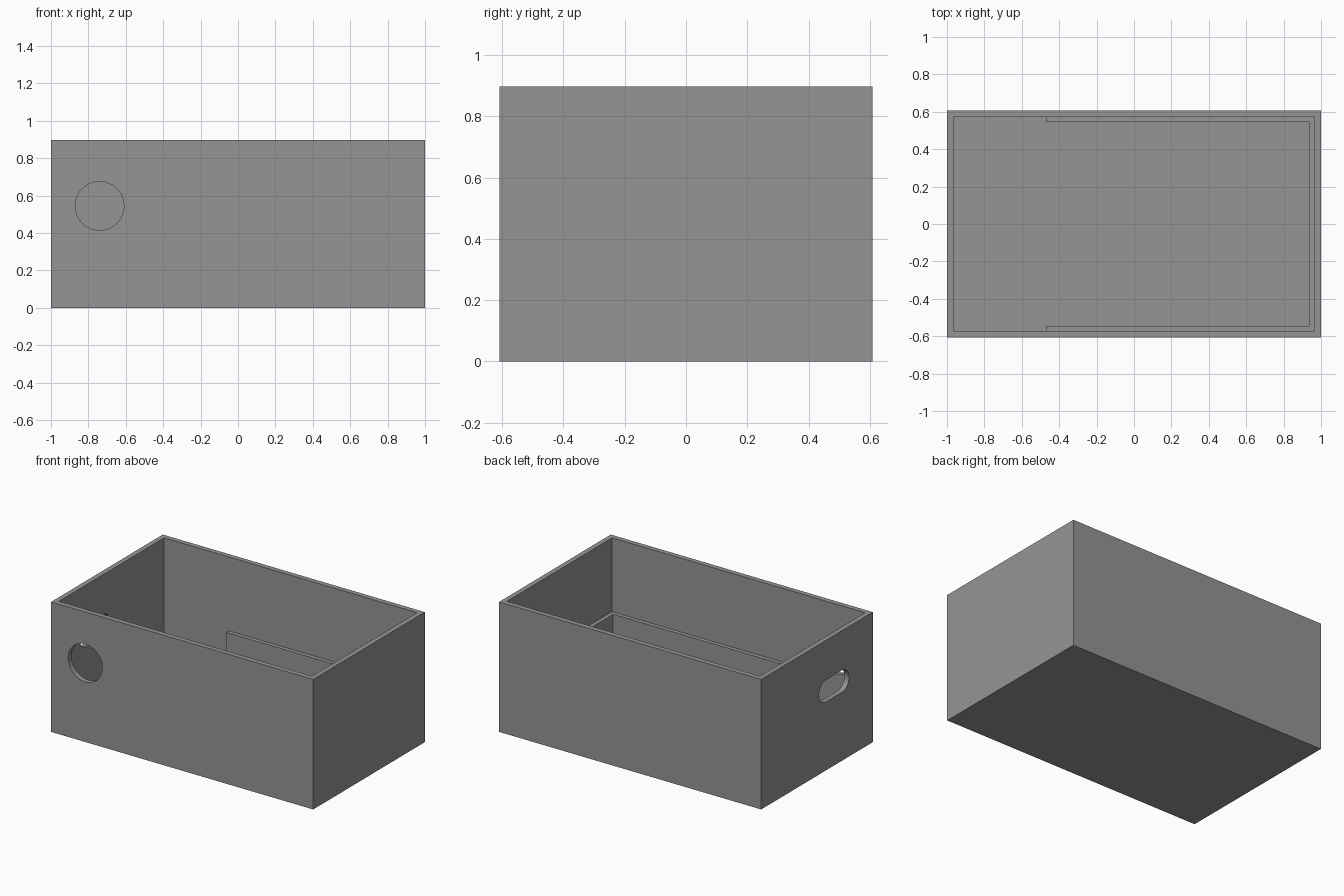
import bpy, bmesh, math

if "Cube" in bpy.data.objects:
    bpy.data.objects.remove(bpy.data.objects["Cube"])

X, Y, H = 1.0, 0.608, 0.897      # outer half sizes and height
T = 0.035                        # wall and floor thickness
STEP, STEP_TOP, STEP_X = 0.028, 0.388, -0.47

grey = bpy.data.materials.new("grey")
grey.diffuse_color = (0.3, 0.3, 0.3, 1)
grey.use_nodes = True
grey.node_tree.nodes["Principled BSDF"].inputs["Base Color"].default_value = grey.diffuse_color


def prism(name, outline, direction):
    """Extrude a closed 3D outline along a direction."""
    bm = bmesh.new()
    face = bm.faces.new([bm.verts.new(p) for p in outline])
    ext = bmesh.ops.extrude_face_region(bm, geom=[face])
    moved = [v for v in ext["geom"] if isinstance(v, bmesh.types.BMVert)]
    bmesh.ops.translate(bm, verts=moved, vec=direction)
    bmesh.ops.recalc_face_normals(bm, faces=bm.faces)
    mesh = bpy.data.meshes.new(name)
    bm.to_mesh(mesh)
    bm.free()
    mesh.materials.append(grey)
    obj = bpy.data.objects.new(name, mesh)
    bpy.context.collection.objects.link(obj)
    return obj


def box(name, x, y, z0, z1):
    outline = [(-x, -y, z0), (x, -y, z0), (x, y, z0), (-x, y, z0)]
    return prism(name, outline, (0, 0, z1 - z0))


def stadium(half, r, n=48):
    """Circle points with the two halves pushed apart by +-half."""
    pts = []
    for i in range(n):
        a = 2 * math.pi * (i + 0.5) / n
        c = math.cos(a)
        pts.append((r * c + math.copysign(half, c), r * math.sin(a)))
    return pts


def combine(target, other, operation):
    mod = target.modifiers.new("combine", "BOOLEAN")
    mod.operation, mod.solver, mod.object = operation, "EXACT", other
    bpy.context.view_layer.objects.active = target
    bpy.ops.object.modifier_apply(modifier=mod.name)
    bpy.data.objects.remove(other)


# Open box with thin walls
crate = box("open_box", X, Y, 0, H)
combine(crate, box("cavity", X - T, Y - T, T, H + 0.2), "DIFFERENCE")

# U-shaped inner step around three sides, sunk halfway into the walls
ox, oy = X - T / 2, Y - T / 2
ix, iy = X - T - STEP, Y - T - STEP
u_shape = [(STEP_X, -oy), (ox, -oy), (ox, oy), (STEP_X, oy),
           (STEP_X, iy), (ix, iy), (ix, -iy), (STEP_X, -iy)]
step = prism("inner_step", [(x, y, T / 2) for x, y in u_shape],
             (0, 0, STEP_TOP - T / 2))
combine(crate, step, "UNION")

# Round hole in the front wall
hole = prism("round_hole", [(-0.74 + u, -Y - 0.1, 0.545 + v)
                            for u, v in stadium(0, 0.13, 64)], (0, 0.2, 0))
combine(crate, hole, "DIFFERENCE")

# Rounded slot in the left wall
slot = prism("slot", [(-X - 0.1, -0.185 + u, 0.548 + v)
                      for u, v in stadium(0.087, 0.076)], (0.2, 0, 0))
combine(crate, slot, "DIFFERENCE")

# One flat material, sharp edges with smooth hole rims
crate.data.materials.clear()
crate.data.materials.append(grey)
for p in crate.data.polygons:
    p.material_index = 0
bpy.ops.object.select_all(action="DESELECT")
crate.select_set(True)
bpy.context.view_layer.objects.active = crate
bpy.ops.object.shade_smooth_by_angle(angle=math.radians(30))
